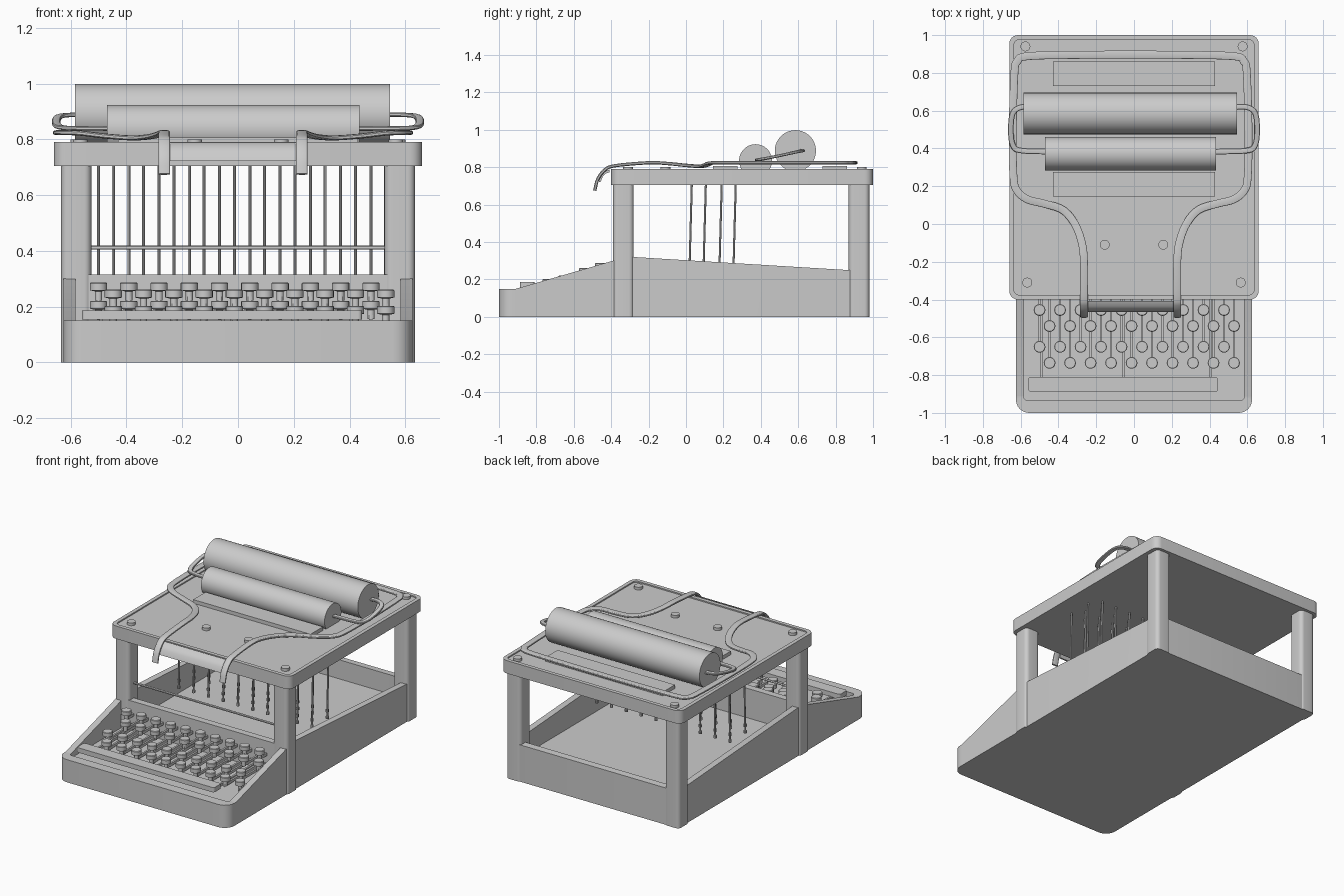
import bpy, bmesh
from math import sin, cos, pi
from mathutils import Vector, Matrix

if "Cube" in bpy.data.objects:
    bpy.data.objects.remove(bpy.data.objects["Cube"])


def finish(name, bm, smooth=True):
    bmesh.ops.recalc_face_normals(bm, faces=bm.faces)
    me = bpy.data.meshes.new(name)
    bm.to_mesh(me)
    bm.free()
    ob = bpy.data.objects.new(name, me)
    bpy.context.collection.objects.link(ob)
    if smooth:
        bpy.ops.object.select_all(action='DESELECT')
        ob.select_set(True)
        bpy.context.view_layer.objects.active = ob
        bpy.ops.object.shade_smooth_by_angle()
    return ob


def rounded(x0, x1, y0, y1, rf, rb, seg=6, breaks=()):
    """Rounded rectangle outline, counter-clockwise, with extra points on the sides."""
    pts = []
    for cx, cy, r, a in ((x1 - rf, y0 + rf, rf, -pi / 2), (x1 - rb, y1 - rb, rb, 0),
                         (x0 + rb, y1 - rb, rb, pi / 2), (x0 + rf, y0 + rf, rf, pi)):
        pts += [(cx + r * cos(a + pi / 2 * i / seg), cy + r * sin(a + pi / 2 * i / seg))
                for i in range(seg + 1)]
        if a == -pi / 2:
            pts += [(x1, y) for y in breaks]
        if a == pi / 2:
            pts += [(x0, y) for y in reversed(breaks)]
    return pts


def loft(bm, loops):
    """Skin closed loops of 3D points and cap both ends."""
    rows = [[bm.verts.new(p) for p in lp] for lp in loops]
    n = len(rows[0])
    for a, b in zip(rows, rows[1:]):
        for i in range(n):
            bm.faces.new((a[i], a[(i + 1) % n], b[(i + 1) % n], b[i]))
    bm.faces.new(rows[0][::-1])
    bm.faces.new(rows[-1])


def block(bm, x0, x1, y0, y1, z0, z1, r=0.0):
    if r:
        o = rounded(x0, x1, y0, y1, r, r)
    else:
        o = [(x0, y0), (x1, y0), (x1, y1), (x0, y1)]
    loft(bm, [[(x, y, z) for x, y in o] for z in (z0, z1)])


def rod(bm, a, b, r, n=8):
    a, b = Vector(a), Vector(b)
    d = b - a
    m = Matrix.Translation((a + b) / 2) @ d.to_track_quat('Z', 'Y').to_matrix().to_4x4()
    bmesh.ops.create_cone(bm, cap_ends=True, segments=n, radius1=r, radius2=r,
                          depth=d.length, matrix=m)


def spline(pts, k=5):
    p = [Vector(q) for q in pts]
    p = [2 * p[0] - p[1]] + p + [2 * p[-1] - p[-2]]
    out = []
    for i in range(1, len(p) - 2):
        a, b, c, d = p[i - 1:i + 3]
        for j in range(k):
            t = j / k
            out.append(0.5 * (2 * b + (c - a) * t + (2 * a - 5 * b + 4 * c - d) * t * t
                              + (3 * b - a - 3 * c + d) * t ** 3))
    return out + [p[-2]]


def sweep(bm, path, w, h, n=12):
    """Sweep a flat oval section (w wide, h thick) along a path."""
    loops = []
    for i, p in enumerate(path):
        t = (path[min(i + 1, len(path) - 1)] - path[max(i - 1, 0)]).normalized()
        side = t.cross(Vector((0, 0, 1))).normalized()
        up = side.cross(t)
        lp = []
        for j in range(n):
            c, s = cos(2 * pi * (j + .5) / n), sin(2 * pi * (j + .5) / n)
            sq = lambda v: (abs(v) ** 0.6) * (1 if v > 0 else -1)
            lp.append(p + side * sq(c) * w / 2 + up * sq(s) * h / 2)
        loops.append(lp)
    loft(bm, loops)


# Base tray: walls follow the side profile, open above a flat floor
def wall_top(y):
    if y <= -0.91:
        return 0.15
    if y <= -0.39:
        return 0.15 + (y + 0.91) / 0.52 * 0.15
    if y <= -0.28:
        return 0.30 + (y + 0.39) / 0.11 * 0.02
    return 0.32 - (y + 0.28) / 1.15 * 0.07


brk = (-0.91, -0.39, -0.28)
outer = rounded(-0.625, 0.625, -1.0, 0.975, 0.07, 0.03, 6, brk)
inner = rounded(-0.583, 0.583, -0.935, 0.93, 0.02, 0.04, 6, brk)
bm = bmesh.new()
loft(bm, [[(x, y, 0) for x, y in outer], [(x, y, wall_top(y)) for x, y in outer],
          [(x, y, wall_top(y)) for x, y in inner], [(x, y, 0.12) for x, y in inner]])
finish("base_tray", bm)

# Panel behind the keyboard and the cross rail above it
bm = bmesh.new()
block(bm, -0.585, 0.585, -0.385, -0.34, 0.1, 0.315)
finish("keyboard_back_panel", bm, False)
bm = bmesh.new()
rod(bm, (-0.54, -0.335, 0.412), (0.54, -0.335, 0.412), 0.007, 12)
finish("cross_rail", bm)

# Corner posts
bm = bmesh.new()
for s in (-1, 1):
    for y in (-0.39, 0.87):
        block(bm, s * 0.58 - 0.054, s * 0.58 + 0.054, y, y + 0.11, 0, 0.71, 0.025)
finish("corner_posts", bm)

# Top plate with a shallow recess inside its rim
bm = bmesh.new()
a = rounded(-0.66, 0.66, -0.40, 1.0, 0.045, 0.045)
b = rounded(-0.635, 0.635, -0.375, 0.975, 0.025, 0.025)
loft(bm, [[(x, y, z) for x, y in o] for o, z in
          ((a, 0.705), (a, 0.79), (b, 0.79), (b, 0.782))])
finish("top_plate", bm)

# Raised strips and screws on the plate
bm = bmesh.new()
for y in (0.145, 0.73):
    block(bm, -0.43, 0.43, y, y + 0.13, 0.775, 0.806)
finish("plate_strips", bm, False)
bm = bmesh.new()
for s in (-1, 1):
    for x, y in ((0.575, 0.94), (0.565, -0.31), (0.155, -0.11)):
        rod(bm, (s * x, y, 0.775), (s * x, y, 0.80), 0.026, 20)
finish("plate_screws", bm)

# Paper rollers
for name, x0, x1, y, z, r in (("large_roller", -0.585, 0.545, 0.585, 0.888, 0.11),
                              ("small_roller", -0.47, 0.435, 0.372, 0.835, 0.088)):
    bm = bmesh.new()
    rod(bm, (x0, y, z), (x1, y, z), r, 64)
    finish(name, bm)

# Curved links joining the roller ends
link = [(0.52, 0.617, 0.888), (0.59, 0.62, 0.888), (0.64, 0.59, 0.882), (0.652, 0.5, 0.862),
        (0.64, 0.415, 0.845), (0.59, 0.388, 0.84), (0.41, 0.383, 0.838)]
bm = bmesh.new()
for s in (-1, 1):
    sweep(bm, spline([(s * x, y, z) for x, y, z in link]), 0.03, 0.016)
finish("roller_links", bm)

# Carriage frame: one flat bar round the back, ending in two front hooks
half = [(0.247, -0.488, 0.675), (0.247, -0.472, 0.735), (0.247, -0.435, 0.785),
        (0.247, -0.38, 0.808), (0.247, -0.2, 0.824), (0.258, -0.1, 0.82), (0.295, 0.0, 0.81),
        (0.36, 0.075, 0.805), (0.46, 0.108, 0.812), (0.545, 0.13, 0.822), (0.6, 0.175, 0.824),
        (0.62, 0.25, 0.824), (0.624, 0.5, 0.824), (0.615, 0.8, 0.824), (0.6, 0.86, 0.824),
        (0.55, 0.888, 0.824), (0.3, 0.895, 0.824)]
cx = -0.018
path = ([(cx + x, y, z) for x, y, z in half] + [(cx, 0.897, 0.824)]
        + [(cx - x, y, z) for x, y, z in reversed(half)])
bm = bmesh.new()
sweep(bm, spline(path), 0.042, 0.018)
finish("carriage_frame", bm)

# Curved plate between the hooks
arc = [(-0.408, 0.788), (-0.435, 0.778), (-0.455, 0.755), (-0.466, 0.722),
       (-0.456, 0.722), (-0.445, 0.75), (-0.43, 0.766), (-0.408, 0.774)]
bm = bmesh.new()
loft(bm, [[(x, y, z) for y, z in arc] for x in (-0.25, 0.215)])
finish("front_paper_plate", bm)

# Keys, key levers and hanging type rods in four staggered rows
keys, levers, rods = bmesh.new(), bmesh.new(), bmesh.new()
for x0, y, z, ry in ((-0.5, -0.455, 0.287, 0.26), (-0.447, -0.54, 0.261, 0.185),
                     (-0.5, -0.65, 0.221, 0.10), (-0.447, -0.735, 0.203, 0.025)):
    for i in range(10):
        x = x0 + 0.1085 * i
        ring = [(cos(2 * pi * k / 20), sin(2 * pi * k / 20)) for k in range(20)]
        loft(keys, [[(x + r * c, y + r * s, z + dz) for c, s in ring] for r, dz in
                    ((0.013, -0.065), (0.013, -0.032), (0.031, -0.028), (0.031, -0.003),
                     (0.028, 0))])
        block(levers, x - 0.006, x + 0.006, y - 0.012, -0.37, z - 0.068, z - 0.05)
        rod(rods, (x, ry - 0.006, 0.27), (x, ry + 0.006, 0.71), 0.0055)
        rod(rods, (x, ry - 0.006, 0.262), (x, ry - 0.006, 0.28), 0.01)
finish("keys", keys)
finish("type_rods", rods)

# Space bar and its arms
for x in (-0.49, -0.055, 0.405):
    block(levers, x - 0.006, x + 0.006, -0.85, -0.37, 0.14, 0.158)
finish("key_levers", levers, False)
bm = bmesh.new()
block(bm, -0.56, 0.445, -0.888, -0.81, 0.155, 0.187, 0.015)
finish("space_bar", bm)
